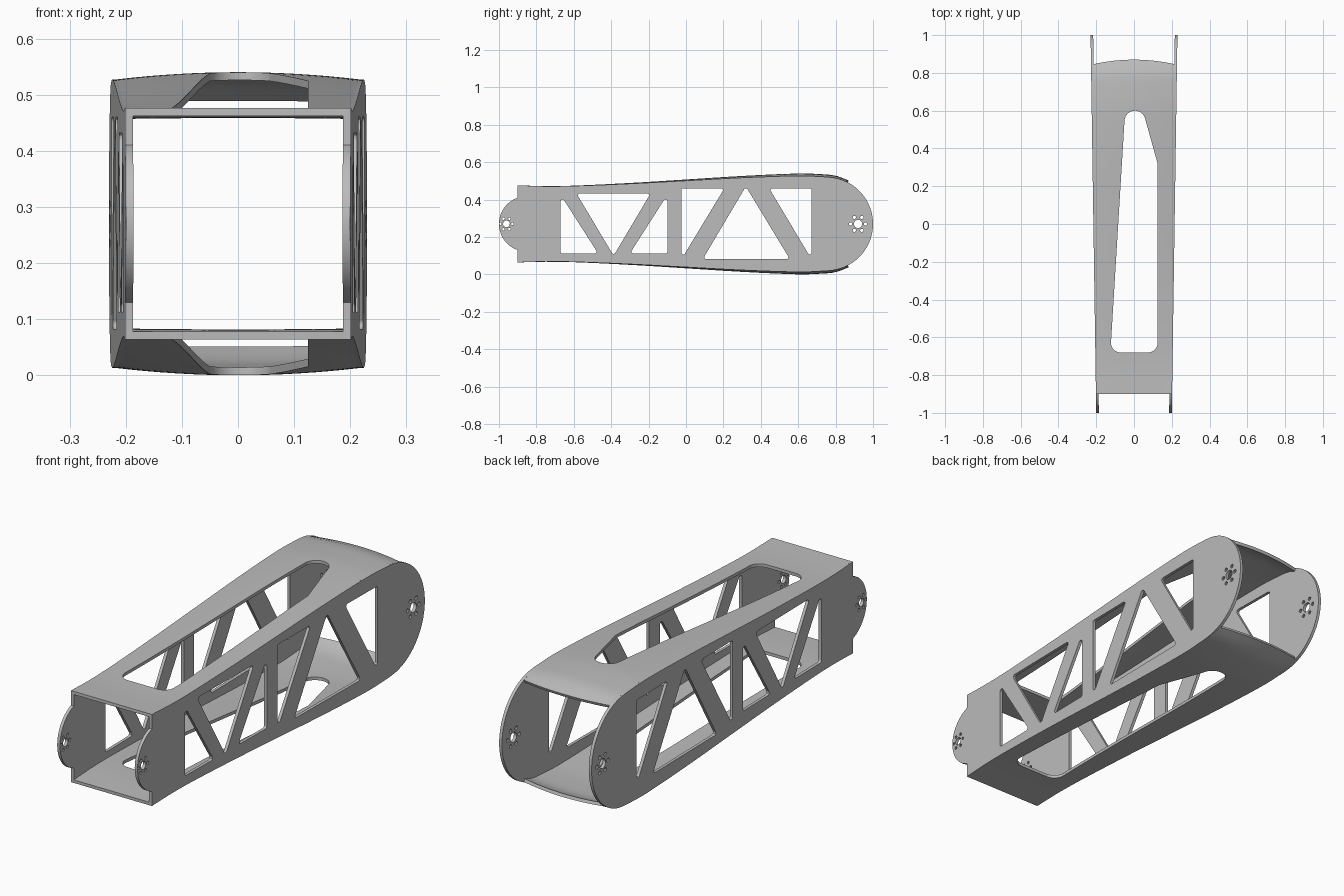
import bpy, bmesh, math
from mathutils import Vector

cube = bpy.data.objects.get("Cube")
if cube:
    bpy.data.objects.remove(cube)

MID, THICK = 0.27, 0.014

grey = bpy.data.materials.new("plain grey")
grey.use_nodes = True
grey.diffuse_color = (0.5, 0.5, 0.5, 1)
grey.node_tree.nodes["Principled BSDF"].inputs["Base Color"].default_value = (0.5, 0.5, 0.5, 1)

# Half height of the arm along its length
PROFILE = [(-0.9, 0.206), (-0.75, 0.201), (-0.6, 0.203), (-0.3, 0.215), (0, 0.231),
           (0.3, 0.247), (0.6, 0.257), (0.72, 0.253), (0.8, 0.245), (0.87, 0.219)]


def half_height(y):
    last = len(PROFILE) - 2
    i = max(k for k in range(last + 1) if k == 0 or PROFILE[k][0] <= y)

    def slope(k):
        a, b = PROFILE[max(k - 1, 0)], PROFILE[min(k + 1, last + 1)]
        return (b[1] - a[1]) / (b[0] - a[0])
    (y0, h0), (y1, h1) = PROFILE[i], PROFILE[i + 1]
    d = y1 - y0
    t = (y - y0) / d
    return ((1 + 2 * t) * (1 - t) ** 2 * h0 + t * (1 - t) ** 2 * d * slope(i)
            + t * t * (3 - 2 * t) * h1 + t * t * (t - 1) * d * slope(i + 1))


def half_width(y):
    return 0.215 + 0.015 * y


def arc(cy, cz, r, start, end, n):
    return [(cy + r * math.cos(start + (end - start) * k / n),
             cz + r * math.sin(start + (end - start) * k / n)) for k in range(n + 1)]


def circle(cy, cz, r, n=16):
    return arc(cy, cz, r, 0, math.tau, n)[:-1]


def rounded(corners, radii, steps=6):
    """Polygon with filleted corners."""
    pts = [Vector(c) for c in corners]
    out = []
    for i, p in enumerate(pts):
        a = (pts[i - 1] - p).normalized()
        b = (pts[(i + 1) % len(pts)] - p).normalized()
        half = a.angle(b) / 2
        r = radii[i]
        centre = p + (a + b).normalized() * r / math.sin(half)
        u = p + a * r / math.tan(half) - centre
        v = p + b * r / math.tan(half) - centre
        for k in range(steps + 1):
            d = u.lerp(v, k / steps).normalized() * r
            out.append(tuple(centre + d))
    return out


def sheet(loops, depth):
    """Flat sheet with holes, as a closed mesh in the local xy plane."""
    cu = bpy.data.curves.new("outline", "CURVE")
    cu.dimensions, cu.fill_mode, cu.extrude = "2D", "BOTH", depth / 2
    for loop in loops:
        sp = cu.splines.new("POLY")
        sp.points.add(len(loop) - 1)
        for pt, (a, b) in zip(sp.points, loop):
            pt.co = (a, b, 0, 1)
        sp.use_cyclic_u = True
    ob = bpy.data.objects.new("outline", cu)
    bpy.context.collection.objects.link(ob)
    bpy.context.view_layer.update()
    me = bpy.data.meshes.new_from_object(ob.evaluated_get(bpy.context.evaluated_depsgraph_get()))
    bpy.data.objects.remove(ob)
    bm = bmesh.new()
    bm.from_mesh(me)
    bmesh.ops.remove_doubles(bm, verts=bm.verts, dist=1e-5)
    bmesh.ops.recalc_face_normals(bm, faces=bm.faces)
    return bm


def add_object(name, bm):
    me = bpy.data.meshes.new(name)
    bm.to_mesh(me)
    bm.free()
    ob = bpy.data.objects.new(name, me)
    bpy.context.collection.objects.link(ob)
    return ob


def finish(ob):
    ob.data.materials.clear()
    ob.data.materials.append(grey)
    bpy.ops.object.select_all(action="DESELECT")
    ob.select_set(True)
    bpy.context.view_layer.objects.active = ob
    bpy.ops.object.shade_smooth_by_angle(angle=math.radians(30))


# Side plate outline: nose lobe, swelling edges, round tail
ys = [-0.9 + 1.7 * k / 40 for k in range(41)]
lobe = math.atan2(0.14, -0.048)
tail = math.acos(0.2)
outline = [(y, MID - half_height(y)) for y in ys[:-1]]
outline += arc(0.75, MID, 0.25, -tail, tail, 40)
outline += [(y, MID + half_height(y)) for y in reversed(ys[:-1])]
outline += arc(-0.852, MID, 0.148, lobe, math.tau - lobe, 24)

# Truss windows
windows = [
    [(-0.67, 0.425), (-0.67, 0.112), (-0.47, 0.112)],
    [(-0.585, 0.432), (-0.19, 0.432), (-0.387, 0.1)],
    [(-0.1, 0.425), (-0.1, 0.112), (-0.3, 0.112)],
    [(-0.025, 0.46), (0.205, 0.46), (-0.025, 0.08)],
    [(0.32, 0.47), (0.09, 0.082), (0.555, 0.082)],
    [(0.445, 0.46), (0.672, 0.46), (0.672, 0.08)],
]
loops = [outline] + [rounded(w, [0.01] * 3) for w in windows]

# Bolt circles at both pivots
for cy, bore, ring, bolt in [(-0.96, 0.018, 0.032, 0.007), (0.92, 0.022, 0.04, 0.009)]:
    loops.append(circle(cy, MID, bore))
    for k in range(6):
        a = math.tau * k / 6
        loops.append(circle(cy + ring * math.cos(a), MID + ring * math.sin(a), bolt, 10))

for name, side in [("left_side_plate", 1), ("right_side_plate", -1)]:
    bm = sheet(loops, THICK)
    for v in bm.verts:
        u, h, t = v.co
        v.co = (side * (half_width(u) - THICK / 2 + t), u, h)
    bmesh.ops.recalc_face_normals(bm, faces=bm.faces)
    finish(add_object(name, bm))

# Crowned top and bottom plates with a long tapered opening
opening = rounded([(-0.125, -0.68), (0.125, -0.68), (0.125, 0.32), (0.047, 0.6), (-0.047, 0.6)],
                  [0.05, 0.05, 0.03, 0.055, 0.055])
ROWS, COLS = 60, 16
for name, side in [("top_plate", 1), ("bottom_plate", -1)]:
    bm = bmesh.new()
    grid = []
    for i in range(ROWS + 1):
        row = []
        for j in range(COLS + 1):
            s = 2 * j / COLS - 1
            bulge = 1 - s * s
            y = -0.9 + (1.745 + 0.025 * bulge) * i / ROWS
            crown = 0.013 * bulge * min(1, (y + 0.9) / 1.5)
            row.append(bm.verts.new((s * (half_width(y) - THICK / 2), y,
                                     MID + side * (half_height(y) + crown))))
        grid.append(row)
    for i in range(ROWS):
        for j in range(COLS):
            quad = [grid[i][j], grid[i][j + 1], grid[i + 1][j + 1], grid[i + 1][j]]
            bm.faces.new(quad[::side])
    plate = add_object(name, bm)
    cutter = add_object("opening_cutter", sheet([opening], 2))
    cutter.hide_render = True
    solid = plate.modifiers.new("thickness", "SOLIDIFY")
    solid.thickness, solid.offset = THICK, -1
    cut = plate.modifiers.new("opening", "BOOLEAN")
    cut.operation, cut.solver, cut.object = "DIFFERENCE", "EXACT", cutter
    bpy.context.view_layer.update()
    plate_eval = plate.evaluated_get(bpy.context.evaluated_depsgraph_get())
    mesh = bpy.data.meshes.new_from_object(plate_eval)
    plate.modifiers.clear()
    plate.data = mesh
    bpy.data.objects.remove(cutter)
    finish(plate)
